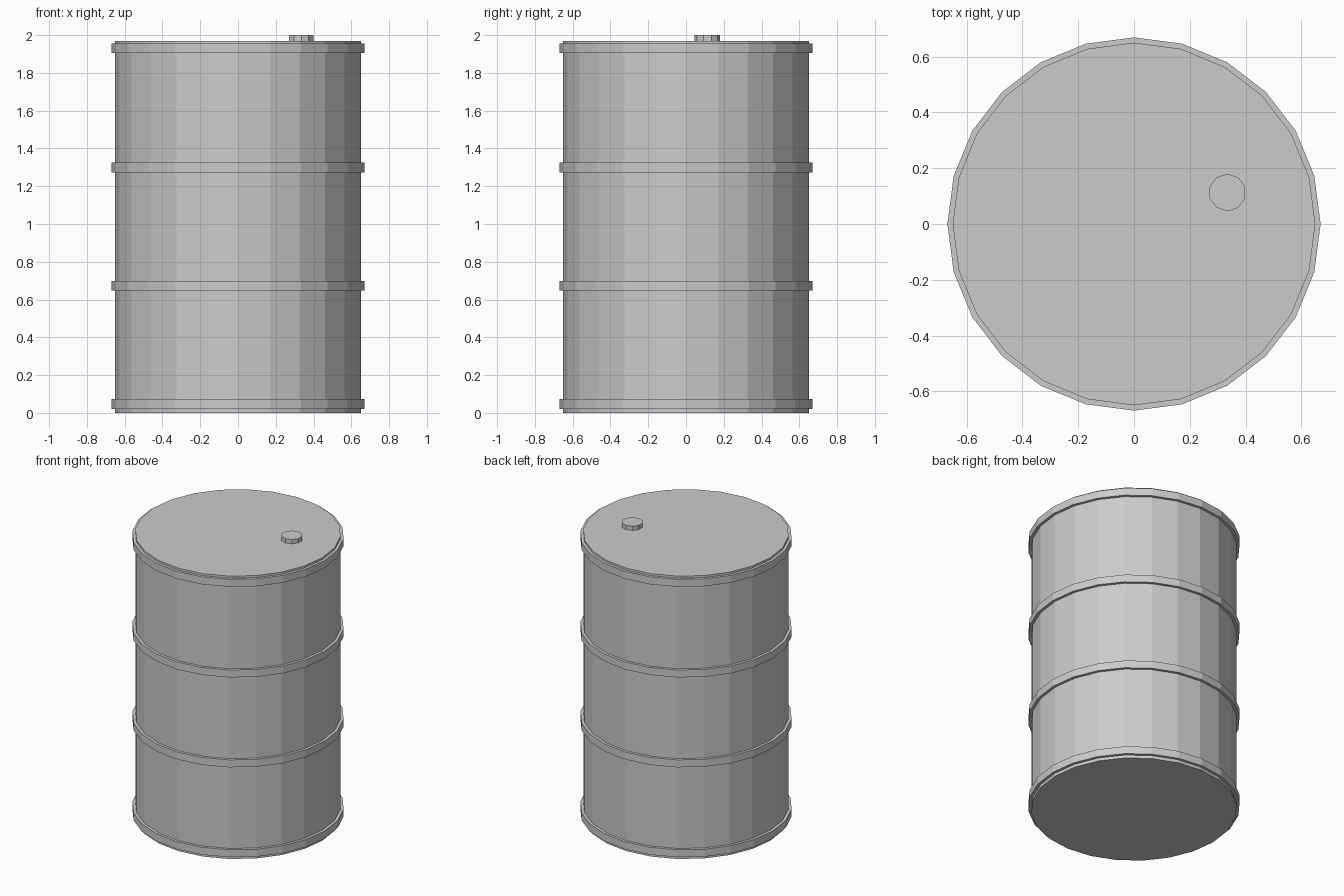
import bpy, bmesh
from math import sin, cos, pi

if "Cube" in bpy.data.objects:
    bpy.data.objects.remove(bpy.data.objects["Cube"])

SIDES = 24


def finish(name, bm):
    bmesh.ops.recalc_face_normals(bm, faces=bm.faces)
    mesh = bpy.data.meshes.new(name)
    bm.to_mesh(mesh)
    bm.free()
    obj = bpy.data.objects.new(name, mesh)
    bpy.context.collection.objects.link(obj)
    return obj


def cylinder(name, radius, z0, z1, sides, x=0, y=0):
    bm = bmesh.new()
    bmesh.ops.create_cone(bm, cap_ends=True, segments=sides,
                          radius1=radius, radius2=radius, depth=z1 - z0)
    bmesh.ops.translate(bm, verts=bm.verts, vec=(x, y, (z0 + z1) / 2))
    return finish(name, bm)


def hoop(name, r_in, r_out, z0, z1):
    # rectangular section swept around the z axis
    section = [(r_in, z0), (r_out, z0), (r_out, z1), (r_in, z1)]
    bm = bmesh.new()
    rings = []
    for i in range(SIDES):
        a = 2 * pi * i / SIDES
        rings.append([bm.verts.new((r * cos(a), r * sin(a), z)) for r, z in section])
    for i, ring in enumerate(rings):
        nxt = rings[(i + 1) % SIDES]
        for k in range(4):
            j = (k + 1) % 4
            bm.faces.new((ring[k], nxt[k], nxt[j], ring[j]))
    return finish(name, bm)


# Barrel body with flat ends
cylinder("drum_body", 0.65, 0.0, 1.97, SIDES)

# Four evenly spaced raised bands
bands = {"bottom_band": 0.047, "lower_band": 0.673,
         "upper_band": 1.299, "top_band": 1.93}
for name, z in bands.items():
    hoop(name, 0.64, 0.669, z - 0.026, z + 0.026)

# Filler cap on the lid
cylinder("filler_cap", 0.067, 1.96, 2.0, 10, x=0.335, y=0.113)
